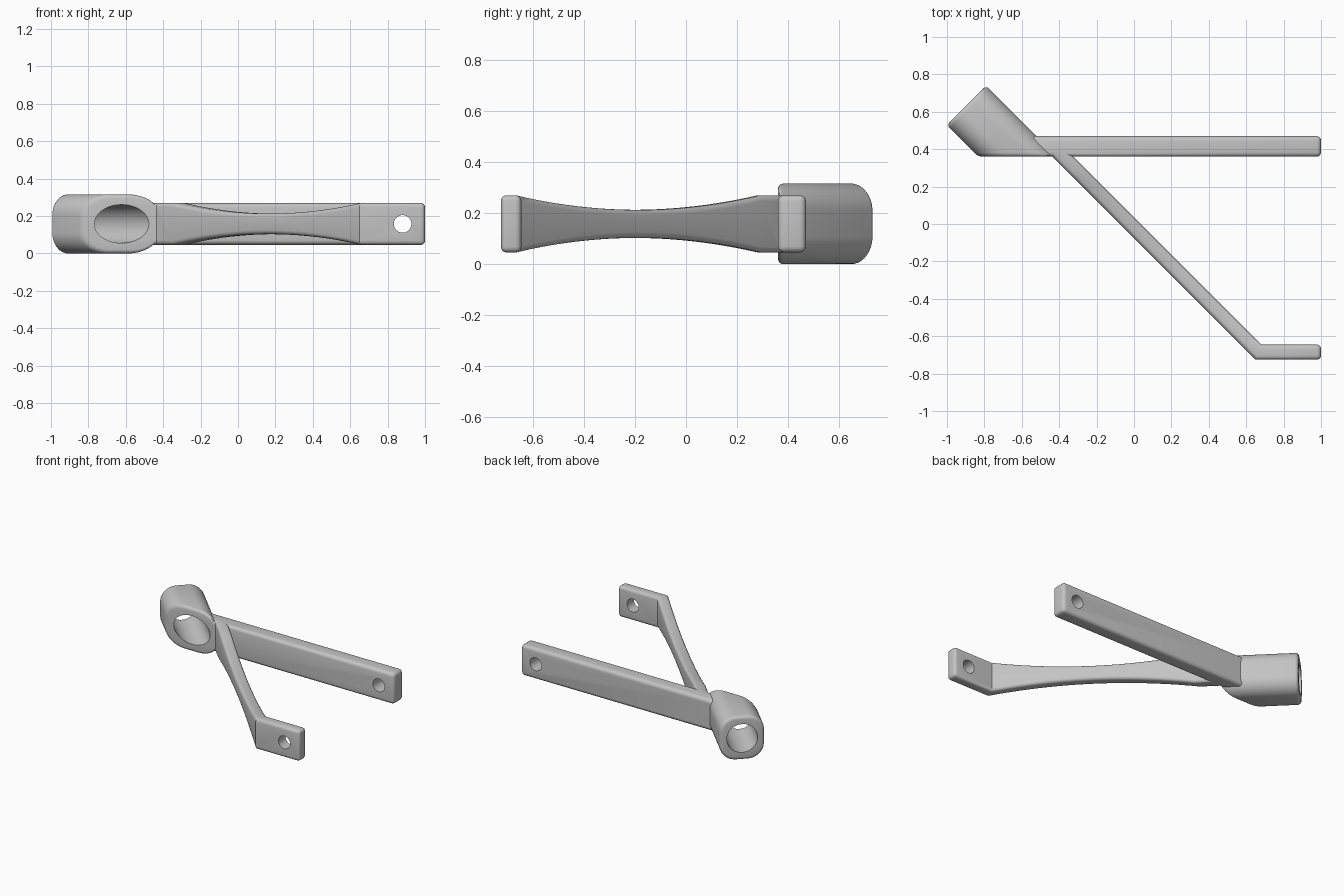
import bpy, bmesh, math
from mathutils import Vector, Matrix

cube = bpy.data.objects.get("Cube")
if cube:
    bpy.data.objects.remove(cube, do_unlink=True)

ZC = 0.158                 # mid height of every part
HALF = 0.112               # half height of the arms
FRONT = 0.36               # plane of the mounting face
R2 = math.sqrt(2)

grey = bpy.data.materials.new("satin_grey")
grey.use_nodes = True
grey.diffuse_color = (0.55, 0.55, 0.55, 1)
grey.node_tree.nodes["Principled BSDF"].inputs["Base Color"].default_value = (0.55, 0.55, 0.55, 1)


def make_object(name, bm):
    bmesh.ops.recalc_face_normals(bm, faces=bm.faces)
    mesh = bpy.data.meshes.new(name)
    bm.to_mesh(mesh)
    bm.free()
    mesh.materials.append(grey)
    obj = bpy.data.objects.new(name, mesh)
    bpy.context.collection.objects.link(obj)
    return obj


def loft(name, rings, bevel, caps_only=False):
    """Skin matching rings, then round the sharp edges."""
    bm = bmesh.new()
    loops = [[bm.verts.new(p) for p in ring] for ring in rings]
    n = len(rings[0])
    for a, b in zip(loops, loops[1:]):
        for i in range(n):
            j = (i + 1) % n
            bm.faces.new((a[i], a[j], b[j], b[i]))
    caps = [bm.faces.new(loops[0]), bm.faces.new(loops[-1])]
    bmesh.ops.recalc_face_normals(bm, faces=bm.faces)
    if caps_only:
        edges = [e for f in caps for e in f.edges]
    else:
        edges = [e for e in bm.edges if e.calc_face_angle(0) > math.radians(50)]
    bmesh.ops.bevel(bm, geom=edges, offset=bevel, segments=4, profile=0.5, affect='EDGES')
    return make_object(name, bm)


def section(front, back, half):
    """Upright rectangle between two plan points."""
    return [(*front, ZC - half), (*back, ZC - half), (*back, ZC + half), (*front, ZC + half)]


def cylinder(name, radius, length, centre, rotation):
    bm = bmesh.new()
    bmesh.ops.create_cone(bm, cap_ends=True, segments=48, radius1=radius, radius2=radius, depth=length,
                          matrix=Matrix.Translation(centre) @ rotation)
    obj = make_object(name, bm)
    obj.hide_render = True
    return obj


def combine(base, other, operation):
    mod = base.modifiers.new(operation.lower(), 'BOOLEAN')
    mod.operation, mod.solver, mod.object = operation, 'EXACT', other
    bpy.context.view_layer.objects.active = base
    bpy.ops.object.modifier_apply(modifier=mod.name)
    bpy.data.objects.remove(other, do_unlink=True)


# Angled socket: rounded square, square cut at the back, mitred at the front
U0, HW, HH, CR = -0.185, 0.149, 0.158, 0.11
profile = []
for k, (sx, sz) in enumerate([(1, 1), (-1, 1), (-1, -1), (1, -1)]):
    for i in range(13):
        a = math.radians(90 * k + 7.5 * i)
        profile.append((U0 + sx * (HW - CR) + CR * math.cos(a),
                        ZC + sz * (HH - CR) + CR * math.sin(a)))
DEPTH = 1.082              # distance of the back face along the socket axis
back = [((u - DEPTH) / R2, (u + DEPTH) / R2, z) for u, z in profile]
front = [(u * R2 - FRONT, FRONT, z) for u, z in profile]
bracket = loft("bracket", [back, front], 0.022, caps_only=True)

# Straight arm, its inner end buried in the socket wall
arm = loft("straight_arm", [section((-0.50, FRONT), (-0.60, 0.47), HALF),
                            section((1, FRONT), (1, 0.47), HALF)], 0.024)

# Waisted diagonal strut ending in a flat foot
inner = (Vector((-0.35, 0.275)), Vector((-0.262, 0.297)))
bend = (Vector((0.65, -0.725)), Vector((0.68, -0.645)))
rings = [section((-0.485, 0.41), (-0.375, 0.41), HALF)]
STEPS = 24
for i in range(STEPS + 1):
    t = i / STEPS
    waist = 0.057 * (1 - (2 * t - 1) ** 2)
    rings.append(section(inner[0].lerp(bend[0], t), inner[1].lerp(bend[1], t), HALF - waist))
rings.append(section((1, -0.725), (1, -0.645), HALF))
strut = loft("diagonal_strut", rings, 0.022)

combine(bracket, arm, 'UNION')
combine(bracket, strut, 'UNION')

# Socket bore and the bolt hole through both plates
along_y = Matrix.Rotation(math.radians(90), 4, 'X')
diagonal = Matrix.Rotation(math.radians(45), 4, 'Z') @ along_y
bore = cylinder("bore_cutter", 0.103, 1.2, (-0.76, 0.498, ZC), diagonal)
combine(bracket, bore, 'DIFFERENCE')
bolt = cylinder("bolt_cutter", 0.047, 2, (0.88, 0, ZC), along_y)
combine(bracket, bolt, 'DIFFERENCE')

bpy.ops.object.select_all(action='DESELECT')
bracket.select_set(True)
bpy.context.view_layer.objects.active = bracket
bpy.ops.object.shade_smooth_by_angle(angle=math.radians(35))
